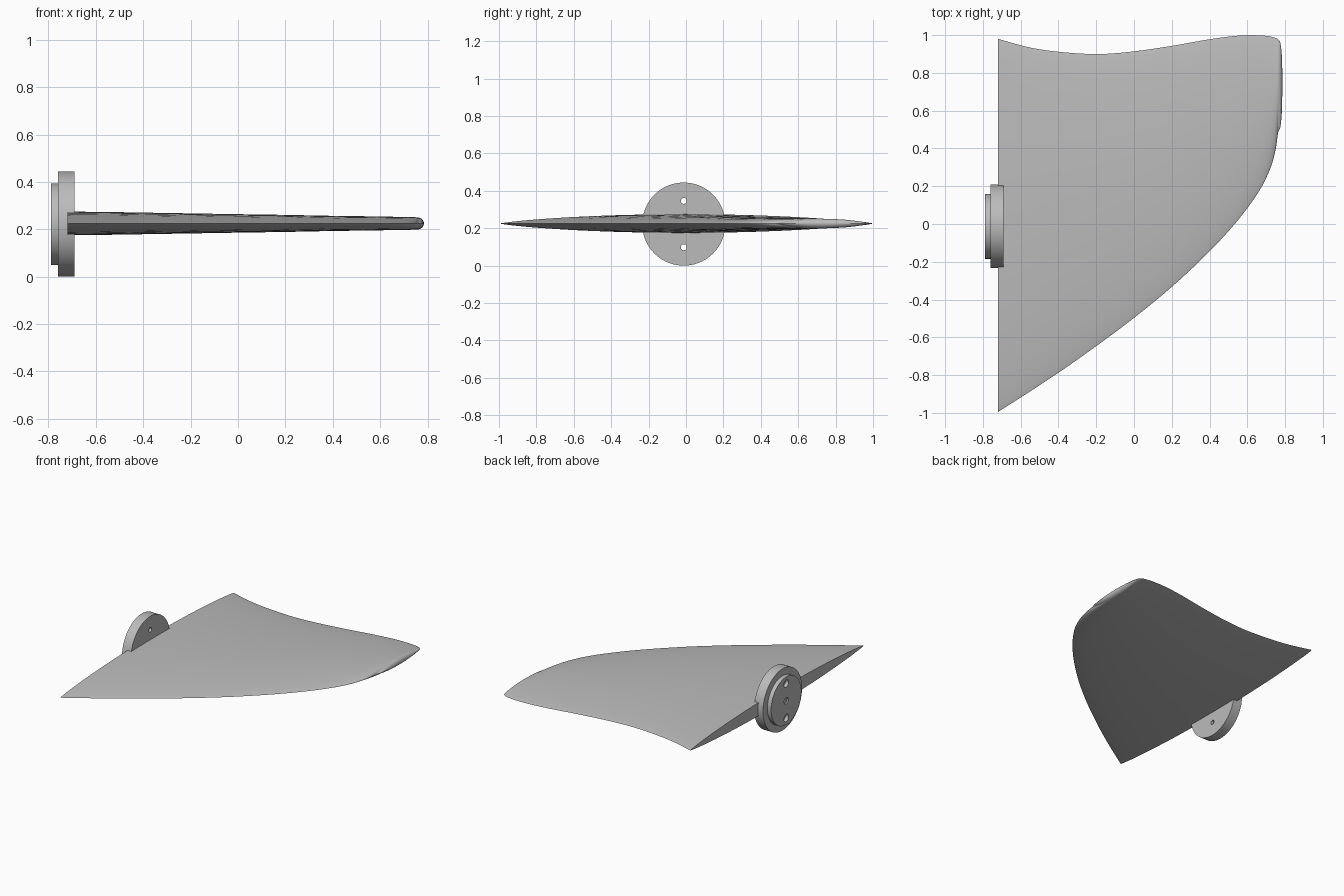
import bpy
import math
from mathutils import Matrix, Vector

if "Cube" in bpy.data.objects:
    bpy.data.objects.remove(bpy.data.objects["Cube"], do_unlink=True)

GREY = (0.5, 0.5, 0.5, 1)
grey = bpy.data.materials.new("plain grey")
grey.use_nodes = True
grey.diffuse_color = GREY
grey.node_tree.nodes["Principled BSDF"].inputs["Base Color"].default_value = GREY


def activate(obj):
    bpy.ops.object.select_all(action="DESELECT")
    obj.select_set(True)
    bpy.context.view_layer.objects.active = obj


def finish(obj, angle):
    obj.data.materials.clear()
    obj.data.materials.append(grey)
    activate(obj)
    bpy.ops.object.shade_smooth_by_angle(angle=math.radians(angle))


def catmull(a, b, c, d, t):
    return 0.5 * (2 * b + (c - a) * t + (2 * a - 5 * b + 4 * c - d) * t * t
                  + (3 * b - a - 3 * c + d) * t ** 3)


# Fin blade: span station, leading edge, trailing edge, half thickness
stations = [Vector(s) for s in (
    (-0.72, -0.995, 0.98, 0.050),
    (-0.54, -0.88, 0.932, 0.048),
    (-0.36, -0.76, 0.908, 0.045),
    (-0.18, -0.632, 0.90, 0.042),
    (0.0, -0.497, 0.914, 0.039),
    (0.2, -0.333, 0.943, 0.036),
    (0.4, -0.145, 0.978, 0.032),
    (0.55, 0.02, 0.997, 0.030),
    (0.66, 0.17, 0.999, 0.028),
    (0.72, 0.29, 0.993, 0.027),
    (0.75, 0.395, 0.985, 0.026),
    (0.762, 0.48, 0.978, 0.025),
    (0.774, 0.51, 0.962, 0.020),
    (0.782, 0.58, 0.90, 0.011),
    (0.785, 0.68, 0.82, 0.002))]
STEPS = 5
HALF = 24
RING = 2 * HALF
MID_Z = 0.225

sections = []
last = len(stations) - 1
for i in range(last):
    a, d = stations[max(i - 1, 0)], stations[min(i + 2, last)]
    for k in range(STEPS):
        sections.append(catmull(a, stations[i], stations[i + 1], d, k / STEPS))
sections.append(stations[last])

verts, faces = [], []
for x, front, back, half in sections:
    for j in range(RING):
        t = 2 * math.pi * j / RING
        s = math.sin(t)
        y = (front + back) / 2 + (back - front) / 2 * math.cos(t)
        z = MID_Z + half * math.copysign(abs(s) ** 1.6, s)
        verts.append((x, y, z))
for i in range(len(sections) - 1):
    for j in range(RING):
        n = (j + 1) % RING
        p, q = i * RING, (i + 1) * RING
        faces.append((p + j, p + n, q + n, q + j))
faces.append(tuple(reversed(range(RING))))
faces.append(tuple(range(len(verts) - RING, len(verts))))
mesh = bpy.data.meshes.new("fin_blade")
mesh.from_pydata(verts, [], faces)
fin = bpy.data.objects.new("fin_blade", mesh)
bpy.context.collection.objects.link(fin)
finish(fin, 40)

# Round mounting hub
HUB_Y, HUB_Z = -0.012, 0.222


def disc(name, x0, x1, radius, dz=0, sides=64):
    bpy.ops.mesh.primitive_cylinder_add(vertices=sides, radius=radius, depth=x1 - x0)
    obj = bpy.context.object
    obj.name = name
    obj.data.transform(Matrix.Translation(((x0 + x1) / 2, HUB_Y, HUB_Z + dz))
                       @ Matrix.Rotation(math.pi / 2, 4, "Y"))
    return obj


def apply_boolean(target, other, operation):
    mod = target.modifiers.new("cut", "BOOLEAN")
    mod.operation = operation
    mod.solver = "EXACT"
    mod.object = other
    activate(target)
    bpy.ops.object.modifier_apply(modifier=mod.name)
    bpy.data.objects.remove(other, do_unlink=True)


hub = disc("mounting_hub", -0.76, -0.69, 0.222, sides=96)
apply_boolean(hub, disc("hub_step", -0.79, -0.75, 0.172, sides=96), "UNION")

# Two through holes with counterbores, and a blind centre hole
for dz in (-0.124, 0.124):
    apply_boolean(hub, disc("screw_hole", -0.9, -0.6, 0.016, dz, 24), "DIFFERENCE")
    apply_boolean(hub, disc("counterbore", -0.9, -0.765, 0.026, dz, 24), "DIFFERENCE")
apply_boolean(hub, disc("centre_bore", -0.9, -0.78, 0.024, 0, 24), "DIFFERENCE")
apply_boolean(hub, disc("centre_hole", -0.9, -0.74, 0.010, 0, 24), "DIFFERENCE")
finish(hub, 30)
